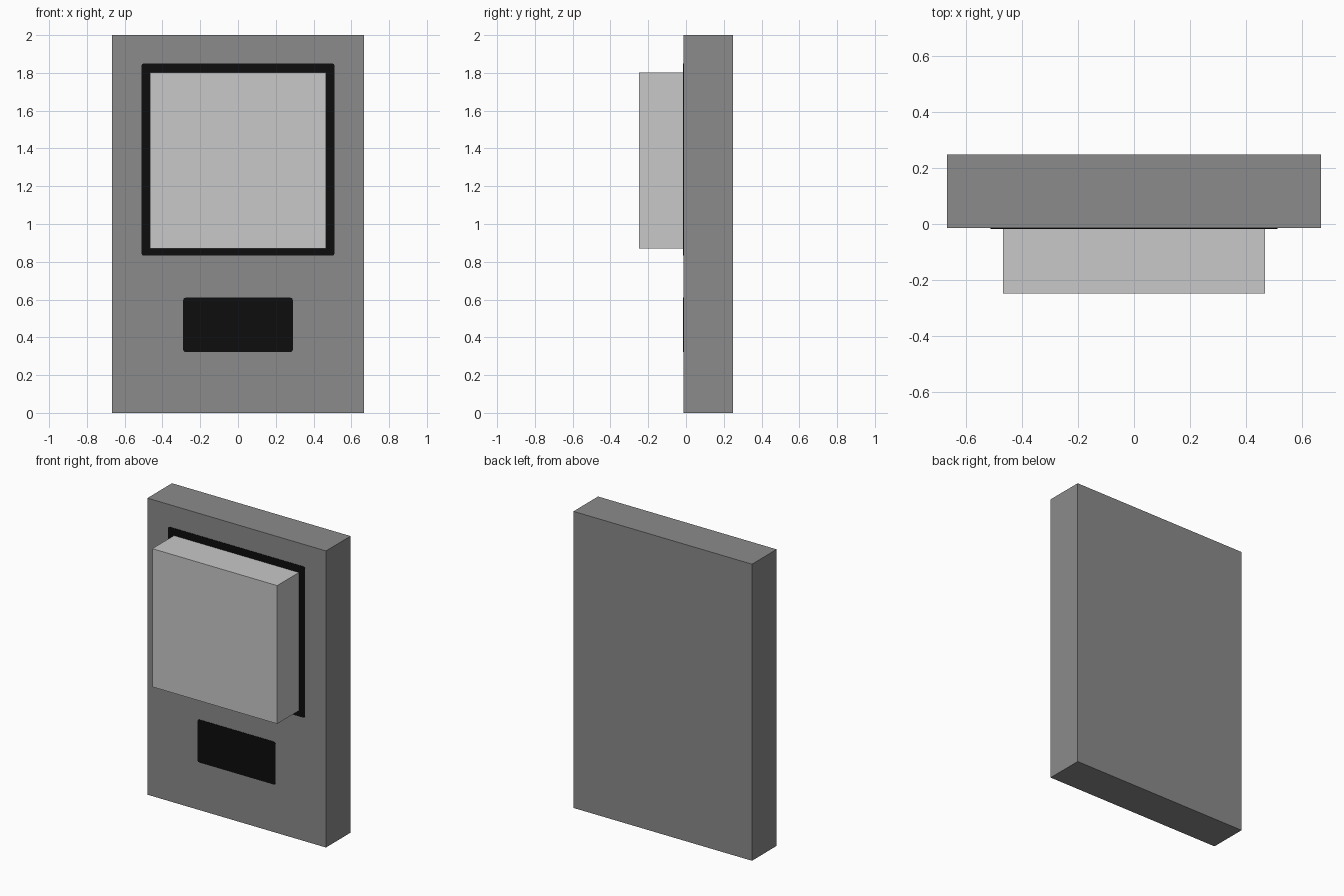
import bpy
import bmesh
from mathutils import Vector

cube = bpy.data.objects.get("Cube")
if cube:
    bpy.data.objects.remove(cube, do_unlink=True)


def make_material(name, value):
    mat = bpy.data.materials.new(name)
    mat.use_nodes = True
    colour = (value, value, value, 1)
    mat.diffuse_color = colour
    mat.node_tree.nodes["Principled BSDF"].inputs["Base Color"].default_value = colour
    return mat


def make_box(name, low, high, mat, corner=0):
    """Box between two corners; corner cuts the edges running front to back."""
    low, high = Vector(low), Vector(high)
    bm = bmesh.new()
    bmesh.ops.create_cube(bm, size=1)
    bmesh.ops.scale(bm, vec=high - low, verts=bm.verts)
    if corner:
        edges = [e for e in bm.edges
                 if abs((e.verts[0].co - e.verts[1].co).normalized().y) > 0.9]
        bmesh.ops.bevel(bm, geom=edges, offset=corner, segments=2,
                        profile=0.5, affect='EDGES')
    mesh = bpy.data.meshes.new(name)
    bm.to_mesh(mesh)
    bm.free()
    mesh.materials.append(mat)
    obj = bpy.data.objects.new(name, mesh)
    obj.location = (low + high) / 2
    bpy.context.collection.objects.link(obj)
    return obj


grey = make_material("mid grey", 0.258)
light = make_material("light grey", 0.578)
black = make_material("black", 0.004)

FRONT = -0.014          # front face of the slab
PLATE = FRONT - 0.003   # front face of the painted plates

# Upright slab and the block standing out from it
make_box("back_slab", (-0.666, FRONT, 0), (0.666, 0.248, 2), grey)
make_box("raised_block", (-0.466, -0.248, 0.87), (0.466, FRONT, 1.802), light)

# Dark border around the block and dark label area below it
make_box("block_border", (-0.511, PLATE, 0.832), (0.511, FRONT, 1.85), black, 0.012)
make_box("lower_panel", (-0.29, PLATE, 0.322), (0.29, FRONT, 0.61), black, 0.012)
